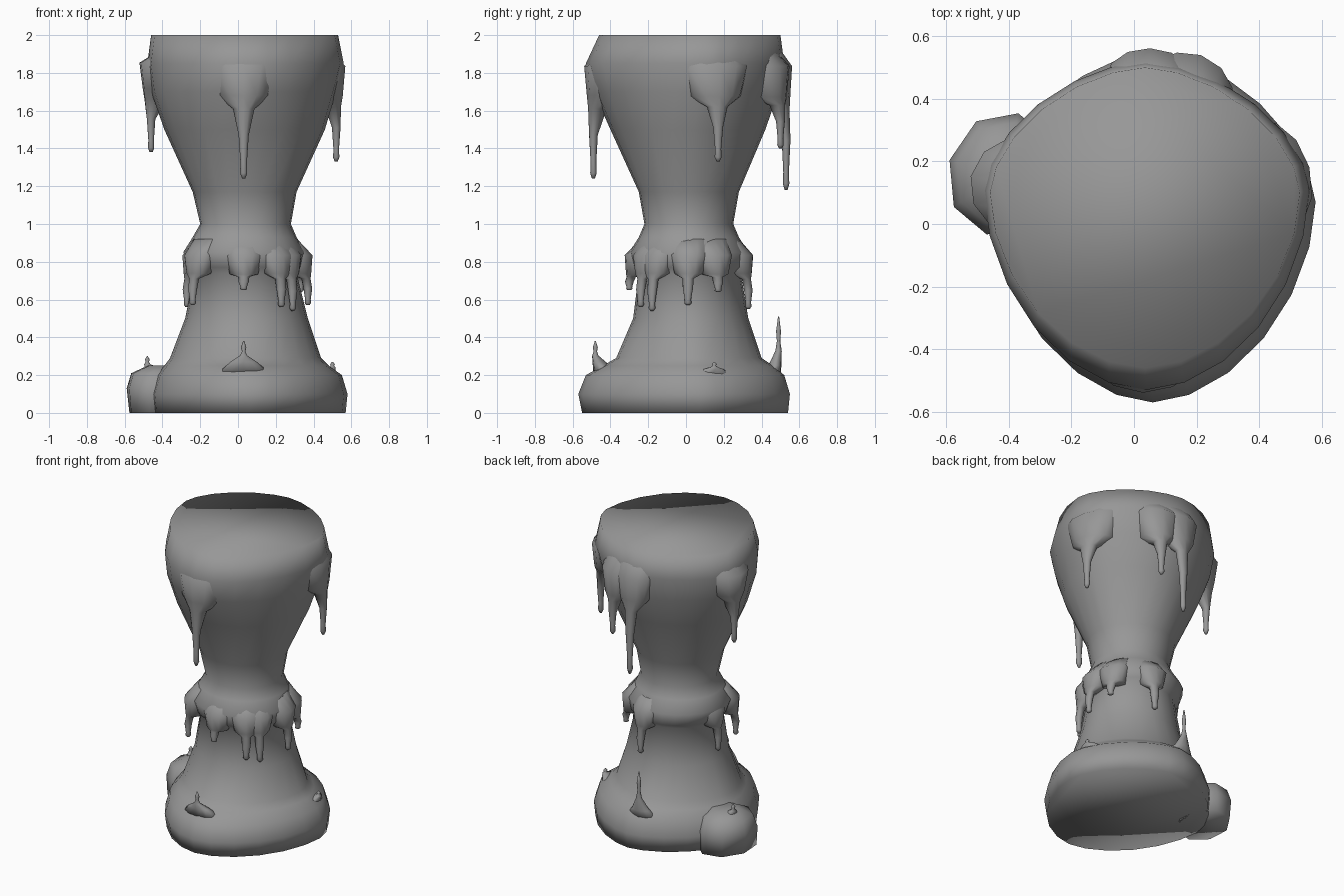
import bpy
import bmesh
from math import cos, sin, pi, atan2, copysign

if "Cube" in bpy.data.objects:
    bpy.data.objects.remove(bpy.data.objects["Cube"])

stone = bpy.data.materials.new("grey stone")
stone.use_nodes = True
COLOUR = (0.31, 0.31, 0.31, 1)
stone.diffuse_color = COLOUR
stone.node_tree.nodes["Principled BSDF"].inputs["Base Color"].default_value = COLOUR


def skin(name, rings):
    """Bridge a stack of point rings, cap both ends and shade smooth."""
    bm = bmesh.new()
    loops = [[bm.verts.new(p) for p in ring] for ring in rings]
    n = len(loops[0])
    for a, b in zip(loops, loops[1:]):
        for i in range(n):
            j = (i + 1) % n
            bm.faces.new((a[i], a[j], b[j], b[i]))
    bm.faces.new(loops[0])
    bm.faces.new(loops[-1])
    bmesh.ops.recalc_face_normals(bm, faces=bm.faces)
    for f in bm.faces:
        f.smooth = True
    mesh = bpy.data.meshes.new(name)
    bm.to_mesh(mesh)
    bm.free()
    mesh.materials.append(stone)
    obj = bpy.data.objects.new(name, mesh)
    bpy.context.collection.objects.link(obj)


def column_ring(z, left, right, front, back, mid, power, sides=24):
    """Uneven superellipse, widest at y = mid and more pointed at the back."""
    cx = (left + right) / 2
    ring = []
    for i in range(sides):
        a = 2 * pi * i / sides
        c, s = cos(a), sin(a)
        e = 2 / (power - 0.15 if s > 0 else power)
        c, s = copysign(abs(c) ** e, c), copysign(abs(s) ** e, s)
        depth = back - mid if s > 0 else mid - front
        ring.append((cx + (right - cx) * c, mid + depth * s, z))
    return ring


def blob(name, x, y, stations, sides=12):
    """Stack of ovals facing outwards: (z, outward shift, half width, half depth)."""
    a = atan2(y - 0.04, x - 0.04)
    ox, oy = cos(a), sin(a)
    rings = []
    for z, shift, w, d in stations:
        ring = []
        for i in range(sides):
            t = 2 * pi * i / sides
            u, v = shift + d * cos(t), w * sin(t)
            ring.append((x + ox * u - oy * v, y + oy * u + ox * v, z))
        rings.append(ring)
    skin(name, rings)


def drip(name, x, y, top, shoulder, tip, width, bulge):
    """Apron sunk into the column that narrows to a hanging tip."""
    drop = shoulder - tip
    blob(name, x, y, [
        (top, -bulge * 2.6, width * 0.9, bulge),
        (top * 0.55 + shoulder * 0.45, -bulge * 1.5, width, bulge * 2.2),
        (shoulder + drop * 0.05, -bulge * 1.2, width * 0.75, bulge * 1.7),
        (shoulder - drop * 0.12, -bulge * 0.3, width * 0.3, bulge * 0.7),
        (shoulder - drop * 0.45, 0, 0.027, 0.023),
        (shoulder - drop * 0.8, 0, 0.017, 0.015),
        (shoulder - drop * 0.93, 0, 0.019, 0.017),
        (tip, 0, 0.008, 0.008)])


def spike(name, x, y, foot, tip, width):
    """Thin stalagmite on a spreading base, slightly swollen near the top."""
    rise = tip - foot
    blob(name, x, y, [
        (foot - 0.06, -0.06, width, 0.07),
        (foot, -0.02, width * 0.5, 0.035),
        (foot + rise * 0.3, 0, 0.02, 0.017),
        (foot + rise * 0.5, 0, 0.009, 0.009),
        (foot + rise * 0.7, 0, 0.014, 0.013),
        (tip, 0, 0.003, 0.003)])


# Main column: spreading foot, waist, collar, neck and flared head
levels = [
    (0.00, -0.45, 0.57, -0.55, 0.54, 0.07, 1.8),
    (0.10, -0.46, 0.58, -0.57, 0.55, 0.07, 1.8),
    (0.20, -0.43, 0.55, -0.53, 0.52, 0.06, 1.8),
    (0.25, -0.39, 0.48, -0.44, 0.46, 0.05, 1.8),
    (0.29, -0.36, 0.44, -0.37, 0.40, 0.04, 1.9),
    (0.50, -0.28, 0.37, -0.28, 0.33, 0.03, 2.0),
    (0.74, -0.23, 0.31, -0.25, 0.29, 0.02, 2.1),
    (0.77, -0.26, 0.34, -0.28, 0.32, 0.02, 2.1),
    (0.85, -0.29, 0.36, -0.30, 0.33, 0.02, 2.1),
    (0.93, -0.24, 0.31, -0.25, 0.28, 0.02, 2.1),
    (1.00, -0.20, 0.28, -0.22, 0.25, 0.02, 2.1),
    (1.17, -0.24, 0.31, -0.25, 0.28, 0.02, 2.1),
    (1.50, -0.39, 0.46, -0.40, 0.42, 0.04, 2.0),
    (1.70, -0.46, 0.52, -0.49, 0.49, 0.08, 1.9),
    (1.85, -0.48, 0.56, -0.53, 0.52, 0.11, 1.85),
    (2.00, -0.46, 0.53, -0.46, 0.50, 0.10, 1.85),
]
skin("column", [column_ring(*lv) for lv in levels])

# Large drips hanging from the head
for name, x, y, shoulder, tip, width, bulge in [
        ("front", 0.03, -0.49, 1.66, 1.24, 0.19, 0.07),
        ("left", 0.52, 0.17, 1.66, 1.33, 0.19, 0.06),
        ("right", -0.46, 0.14, 1.70, 1.38, 0.17, 0.09),
        ("back_short", 0.20, 0.50, 1.66, 1.40, 0.15, 0.06),
        ("back_long", 0.05, 0.53, 1.66, 1.18, 0.14, 0.045)]:
    drip("head_drip_" + name, x, y, 1.98, shoulder, tip, width, bulge)

# Small drips under the collar
collar = [(0.03, -0.30, 0.65), (-0.24, -0.19, 0.57), (0.23, -0.24, 0.56),
          (0.29, -0.18, 0.54), (0.37, 0.01, 0.57), (0.33, 0.17, 0.64),
          (0.11, 0.33, 0.55), (-0.27, 0.04, 0.56)]
for i, (x, y, tip) in enumerate(collar):
    drip("collar_drip_%d" % (i + 1), x, y, 0.92, 0.73, tip, 0.10, 0.035)

# Separate lump beside the foot
blob("foot_lump", -0.42, 0.16, [
    (0.00, 0, 0.20, 0.16),
    (0.13, 0, 0.20, 0.175),
    (0.21, 0, 0.17, 0.15),
    (0.25, -0.02, 0.08, 0.08)], sides=8)

# Little stalagmites around the foot
for name, x, y, foot, tip, width in [
        ("front", 0.03, -0.48, 0.27, 0.38, 0.14),
        ("back", 0.01, 0.49, 0.25, 0.51, 0.12),
        ("left", 0.50, 0.15, 0.23, 0.27, 0.12),
        ("right", -0.48, 0.18, 0.24, 0.30, 0.08)]:
    spike("stalagmite_" + name, x, y, foot, tip, width)
